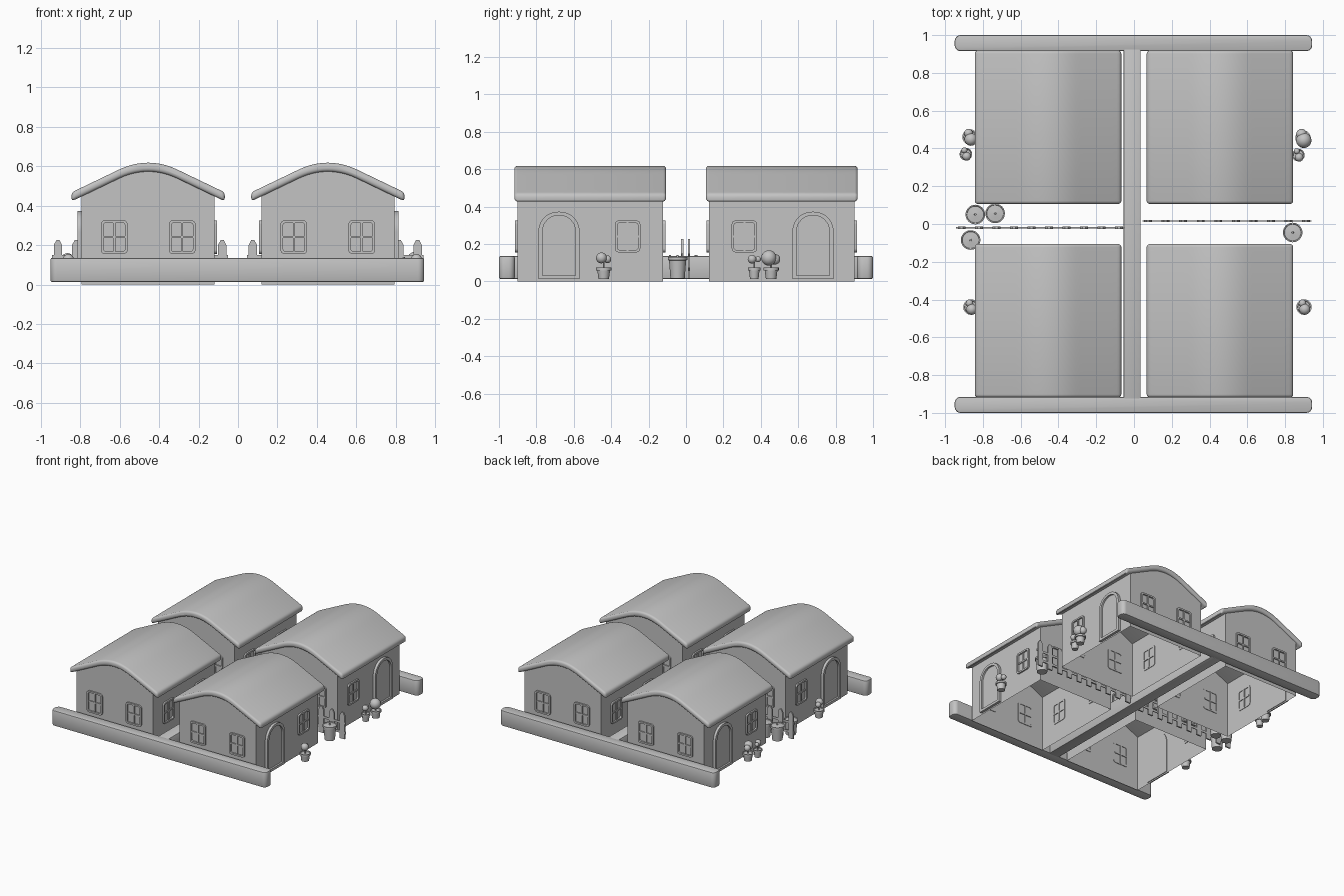
import bpy, bmesh, math
from mathutils import Matrix, Vector

cube = bpy.data.objects.get("Cube")
if cube:
    bpy.data.objects.remove(cube, do_unlink=True)

grey = bpy.data.materials.new("plain_grey")
grey.use_nodes = True
colour = (0.55, 0.55, 0.55, 1)
grey.diffuse_color = colour
grey.node_tree.nodes["Principled BSDF"].inputs["Base Color"].default_value = colour


def finish(name, bm, bevel=0, segments=3):
    """Turn a bmesh into a shaded object, rounding its sharp edges if asked."""
    bmesh.ops.recalc_face_normals(bm, faces=bm.faces)
    if bevel:
        sharp = [e for e in bm.edges if e.calc_face_angle(0) > math.radians(40)]
        bmesh.ops.bevel(bm, geom=sharp, offset=bevel, segments=segments,
                        profile=0.5, affect='EDGES', clamp_overlap=True)
    mesh = bpy.data.meshes.new(name)
    bm.to_mesh(mesh)
    bm.free()
    mesh.materials.append(grey)
    obj = bpy.data.objects.new(name, mesh)
    bpy.context.collection.objects.link(obj)
    bpy.ops.object.select_all(action='DESELECT')
    obj.select_set(True)
    bpy.context.view_layer.objects.active = obj
    bpy.ops.object.shade_smooth_by_angle(angle=math.radians(35))
    return obj


def outline(w, h, r_low, r_top, steps=6):
    """Rounded rectangle centred on the origin."""
    pts = []
    corners = ((1, -1, r_low, 270), (1, 1, r_top, 0), (-1, 1, r_top, 90), (-1, -1, r_low, 180))
    for sx, sy, r, start in corners:
        for i in range(steps + 1):
            a = math.radians(start + 90 * i / steps)
            pts.append((sx * (w / 2 - r) + r * math.cos(a),
                        sy * (h / 2 - r) + r * math.sin(a)))
    return pts


def loop(bm, pts, z, m):
    return [bm.verts.new(m @ Vector((x, y, z))) for x, y in pts]


def bridge(bm, a, b):
    n = len(a)
    for i in range(n):
        j = (i + 1) % n
        bm.faces.new((a[i], a[j], b[j], b[i]))


def slab(bm, pts, z0, z1, m=Matrix()):
    a, b = loop(bm, pts, z0, m), loop(bm, pts, z1, m)
    bridge(bm, a, b)
    bm.faces.new(a)
    bm.faces.new(b)


def ring(bm, outer, inner, z0, z1, m):
    loops = [loop(bm, p, z, m) for p, z in ((outer, z0), (outer, z1), (inner, z1), (inner, z0))]
    for i in range(4):
        bridge(bm, loops[i], loops[(i + 1) % 4])


def box(bm, centre, size):
    m = Matrix.Translation(centre) @ Matrix.Diagonal((*size, 1))
    bmesh.ops.create_cube(bm, size=1, matrix=m)


def lathe(bm, profile, centre, sides=24):
    m = Matrix.Translation(centre)
    loops = []
    for r, z in profile:
        circle = [(r * math.cos(math.tau * i / sides), r * math.sin(math.tau * i / sides))
                  for i in range(sides)]
        loops.append(loop(bm, circle, z, m))
    for a, b in zip(loops, loops[1:]):
        bridge(bm, a, b)
    bm.faces.new(loops[0])
    bm.faces.new(loops[-1])


def ball(bm, centre, r):
    bmesh.ops.create_uvsphere(bm, u_segments=16, v_segments=10, radius=r,
                              matrix=Matrix.Translation(centre))


def on_wall(point, normal):
    """Frame with X across the wall, Y up and Z outward."""
    n, up = Vector(normal), Vector((0, 0, 1))
    m = Matrix((up.cross(n), up, n)).transposed().to_4x4()
    return Matrix.Translation(point) @ m


def roof_height(d):
    d, bend, slope = abs(d), 0.15, 0.48
    if d < bend:
        return 0.617 - slope * d * d / (2 * bend)
    return 0.617 - slope * (d - bend / 2)


def window(bm, point, normal):
    m = on_wall(point, normal)
    ring(bm, outline(0.135, 0.17, 0.02, 0.02), outline(0.109, 0.144, 0.012, 0.012), -0.004, 0.012, m)
    for w, h in ((0.011, 0.15), (0.115, 0.011)):
        slab(bm, outline(w, h, 0.001, 0.001, 1), -0.006, 0.008, m)


HALF_X, HALF_Y = 0.337, 0.39


def house(label, sx, sy):
    cx, cy = sx * 0.455, sy * 0.512
    upright = Matrix.Translation((cx, cy, 0)) @ Matrix.Rotation(math.pi / 2, 4, 'X')

    # walls with curved gables, open underneath
    bm = bmesh.new()
    steps = 20
    top = [(HALF_X * (1 - 2 * i / steps),) for i in range(steps + 1)]
    pts = [(-HALF_X, 0), (HALF_X, 0)] + [(x, roof_height(x) - 0.035) for x, in top]
    a, b = loop(bm, pts, -HALF_Y, upright), loop(bm, pts, HALF_Y, upright)
    bm.faces.new(a)
    bm.faces.new(b)
    for i, j in ((1, 2), (-1, 0)):
        bm.faces.new((a[i], a[j], b[j], b[i]))
    finish(label + "_walls", bm)

    # roof sheet with a softly bent ridge
    bm = bmesh.new()
    xs = [0.388 * (2 * i / 32 - 1) for i in range(33)]
    pts = [(x, roof_height(x)) for x in xs] + [(x, roof_height(x) - 0.045) for x in reversed(xs)]
    slab(bm, pts, -0.406, 0.406, upright)
    finish(label + "_roof", bm, 0.016)

    # windows on all four sides
    bm = bmesh.new()
    for off in (-0.172, 0.172):
        for side in (-1, 1):
            window(bm, (cx + off, cy + side * HALF_Y, 0.24), (0, side, 0))
    for off in (-0.2, 0.2):
        window(bm, (cx - sx * HALF_X, cy + off, 0.24), (-sx, 0, 0))
    window(bm, (cx + sx * HALF_X, cy - sy * 0.2, 0.24), (sx, 0, 0))
    finish(label + "_windows", bm)

    # arched door on the outer side
    bm = bmesh.new()
    m = on_wall((cx + sx * HALF_X, cy + sy * 0.167, 0.192), (sx, 0, 0))
    ring(bm, outline(0.22, 0.36, 0.002, 0.105, 10), outline(0.176, 0.32, 0.002, 0.085, 10), -0.005, 0.02, m)
    slab(bm, outline(0.18, 0.325, 0.002, 0.087, 10), -0.005, 0.006, m)
    finish(label + "_door", bm)


for xname, sx in (("left", 1), ("right", -1)):
    for yname, sy in (("front", -1), ("back", 1)):
        house(f"{yname}_{xname}_house", sx, sy)

# low boundary walls and the dividing wall
for name, sy in (("front_boundary_wall", -1), ("back_boundary_wall", 1)):
    bm = bmesh.new()
    slab(bm, outline(1.893, 0.085, 0.032, 0.032), 0.013, 0.135, Matrix.Translation((-0.003, sy * 0.9575, 0)))
    finish(name, bm, 0.008, 2)
bm = bmesh.new()
box(bm, (-0.01, 0, 0.074), (0.09, 1.87, 0.122))
finish("dividing_wall", bm, 0.006, 2)

# picket fences
picket = [(-0.021, 0.015), (0.021, 0.015), (0.021, 0.2), (0.008, 0.225), (-0.008, 0.225), (-0.021, 0.2)]
for name, first, last, y in (("right_fence", -0.912, -0.08, -0.02), ("left_fence", 0.075, 0.91, 0.016)):
    bm = bmesh.new()
    count = 10
    for i in range(count):
        x = first + (last - first) * i / (count - 1)
        m = Matrix.Translation((x, y, 0)) @ Matrix.Rotation(math.pi / 2, 4, 'X')
        slab(bm, picket, -0.006, 0.006, m)
    for z in (0.065, 0.14):
        box(bm, ((first + last) / 2, y, z), (last - first + 0.06, 0.006, 0.018))
    finish(name, bm)

# large garden pots
big_pot = [(0.038, 0.015), (0.046, 0.112), (0.052, 0.114), (0.052, 0.13),
           (0.046, 0.13), (0.044, 0.126), (0.006, 0.13), (0.005, 0.14)]
for i, (x, y) in enumerate(((-0.84, 0.05), (-0.735, 0.056), (-0.865, -0.085), (0.84, -0.045))):
    bm = bmesh.new()
    lathe(bm, big_pot, (x, y, 0))
    finish(f"garden_pot_{i + 1}", bm)

# small potted shrubs beside the doors
small_pot = [(0.028, 0.013), (0.034, 0.058), (0.041, 0.059), (0.041, 0.074), (0.034, 0.074), (0.032, 0.068)]
shrubs = ((0.895, 0.455, 1, 0.041), (0.87, 0.365, 0.82, 0.023), (0.9, -0.44, 1, 0.029),
          (-0.868, 0.46, 1, 0.034), (-0.89, 0.37, 0.82, 0.023), (-0.863, -0.44, 1, 0.029))
for i, (x, y, s, r) in enumerate(shrubs):
    bm = bmesh.new()
    lathe(bm, [(rad * s, z) for rad, z in small_pot], (x, y, 0), 20)
    finish(f"shrub_pot_{i + 1}", bm)
    bm = bmesh.new()
    lathe(bm, [(0.005, 0.066), (0.005, 0.11)], (x, y, 0), 8)
    ball(bm, (x + 0.004, y - 0.012, 0.105 + 0.02 * s * s), r)
    ball(bm, (x - 0.008, y + 0.02, 0.118), r * 0.7)
    finish(f"shrub_{i + 1}", bm)
